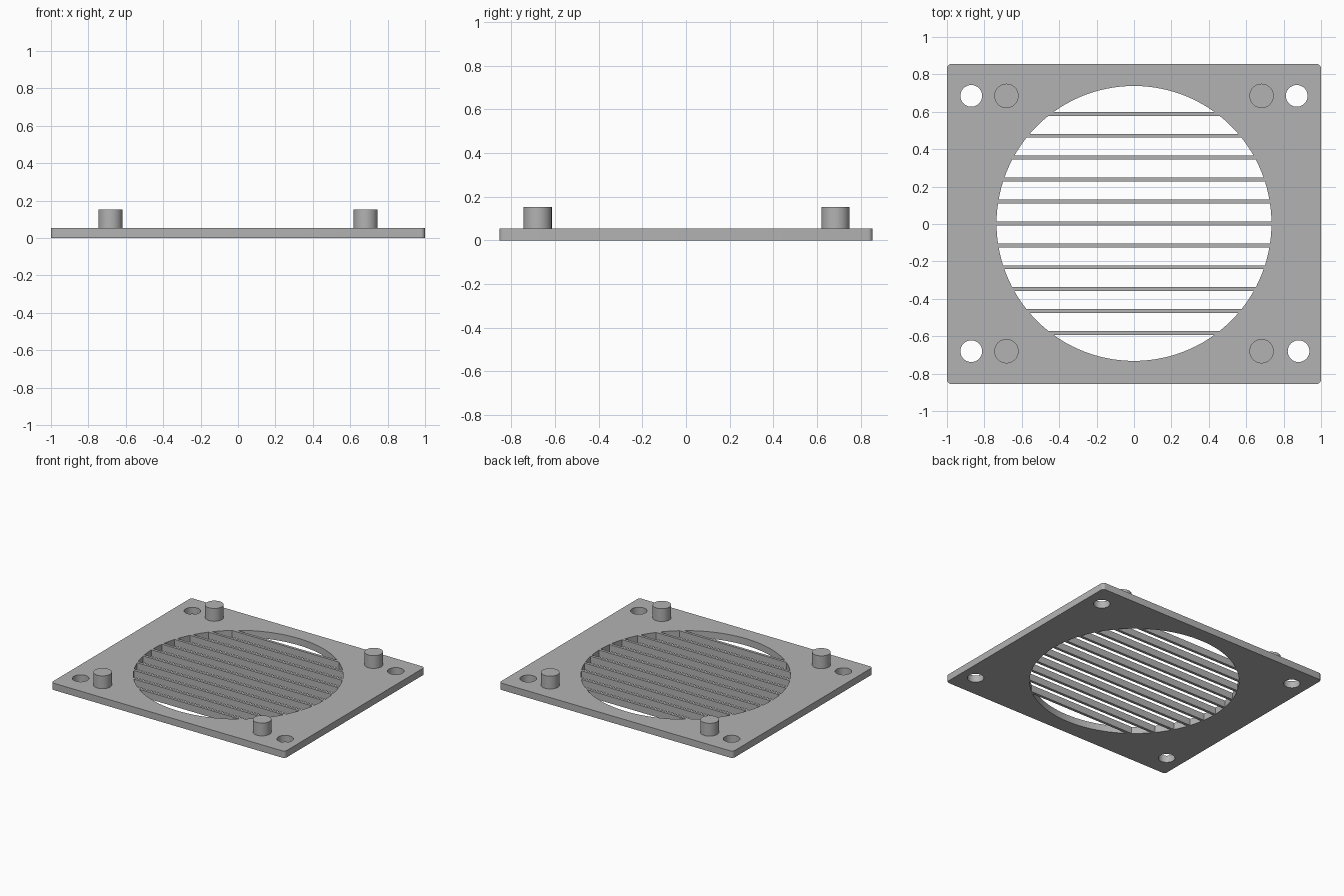
import bpy, bmesh
from math import sin, cos, asin, pi, ceil, radians

cube = bpy.data.objects.get("Cube")
if cube:
    bpy.data.objects.remove(cube)

THICK = 0.053      # plate thickness
RADIUS = 0.735     # vent opening
CENTER_Y = 0.003
PITCH = 0.1172     # slat spacing
HALF_SLAT = 0.0105
ROWS = (0.685, -0.68)

gray = bpy.data.materials.new("plain gray")
gray.use_nodes = True
gray.diffuse_color = (0.45, 0.45, 0.45, 1)
gray.node_tree.nodes["Principled BSDF"].inputs["Base Color"].default_value = gray.diffuse_color


def arc(cx, cy, r, start, end, steps):
    return [(cx + r * cos(start + (end - start) * i / steps),
             cy + r * sin(start + (end - start) * i / steps)) for i in range(steps + 1)]


def circle(cx, cy, r, steps=48):
    return arc(cx, cy, r, 0, 2 * pi, steps)[:-1]


def rounded_rectangle(w, h, r):
    points = []
    for i, (sx, sy) in enumerate(((1, 1), (-1, 1), (-1, -1), (1, -1))):
        points += arc(sx * (w - r), sy * (h - r), r, i * pi / 2, (i + 1) * pi / 2, 5)
    return points


def gap(low, high):
    # opening between two slats, bounded by the round rim
    a, b = asin(low / RADIUS), asin(high / RADIUS)
    right = arc(0, CENTER_Y, RADIUS, a, b, max(3, ceil((b - a) / radians(3))))
    left = [(-x, y) for x, y in reversed(right) if abs(x) > 1e-4]
    return right + left


def finish(obj):
    obj.data.materials.clear()
    obj.data.materials.append(gray)
    bpy.ops.object.select_all(action="DESELECT")
    obj.select_set(True)
    bpy.context.view_layer.objects.active = obj
    bpy.ops.object.shade_smooth_by_angle(angle=radians(30))


def extruded(name, outlines, bottom, top):
    # fill closed outlines, inner ones becoming holes, and give them depth
    curve = bpy.data.curves.new(name, "CURVE")
    curve.dimensions = "2D"
    curve.fill_mode = "BOTH"
    curve.extrude = (top - bottom) / 2
    for points in outlines:
        spline = curve.splines.new("POLY")
        spline.points.add(len(points) - 1)
        for p, (x, y) in zip(spline.points, points):
            p.co = (x, y, 0, 1)
        spline.use_cyclic_u = True
    source = bpy.data.objects.new(name + " outline", curve)
    bpy.context.collection.objects.link(source)
    bpy.context.view_layer.update()
    graph = bpy.context.evaluated_depsgraph_get()
    mesh = bpy.data.meshes.new_from_object(source.evaluated_get(graph))
    bpy.data.objects.remove(source)
    bm = bmesh.new()
    bm.from_mesh(mesh)
    bmesh.ops.remove_doubles(bm, verts=bm.verts, dist=1e-5)
    bmesh.ops.recalc_face_normals(bm, faces=bm.faces)
    bmesh.ops.translate(bm, verts=bm.verts, vec=(0, 0, (bottom + top) / 2))
    bm.to_mesh(mesh)
    bm.free()
    mesh.name = name
    obj = bpy.data.objects.new(name, mesh)
    bpy.context.collection.objects.link(obj)
    finish(obj)


# Plate with slatted round vent and four screw holes
outlines = [rounded_rectangle(1, 0.855, 0.022)]
edges = [i * PITCH for i in range(-5, 6)]
lows = [-RADIUS] + [y + HALF_SLAT for y in edges]
highs = [y - HALF_SLAT for y in edges] + [RADIUS]
outlines += [gap(low, high) for low, high in zip(lows, highs)]
for x, y in ((-0.87, ROWS[0]), (0.87, ROWS[0]), (-0.87, ROWS[1]), (0.88, ROWS[1])):
    outlines.append(circle(x, y, 0.058))
extruded("vent_plate", outlines, 0, THICK)

# Locating pegs on the upper face
for row, y in zip(("back", "front"), ROWS):
    for side, x in (("left", 0.682), ("right", -0.682)):
        extruded(f"{row}_{side}_peg", [circle(x, y, 0.065)], THICK, 0.152)
